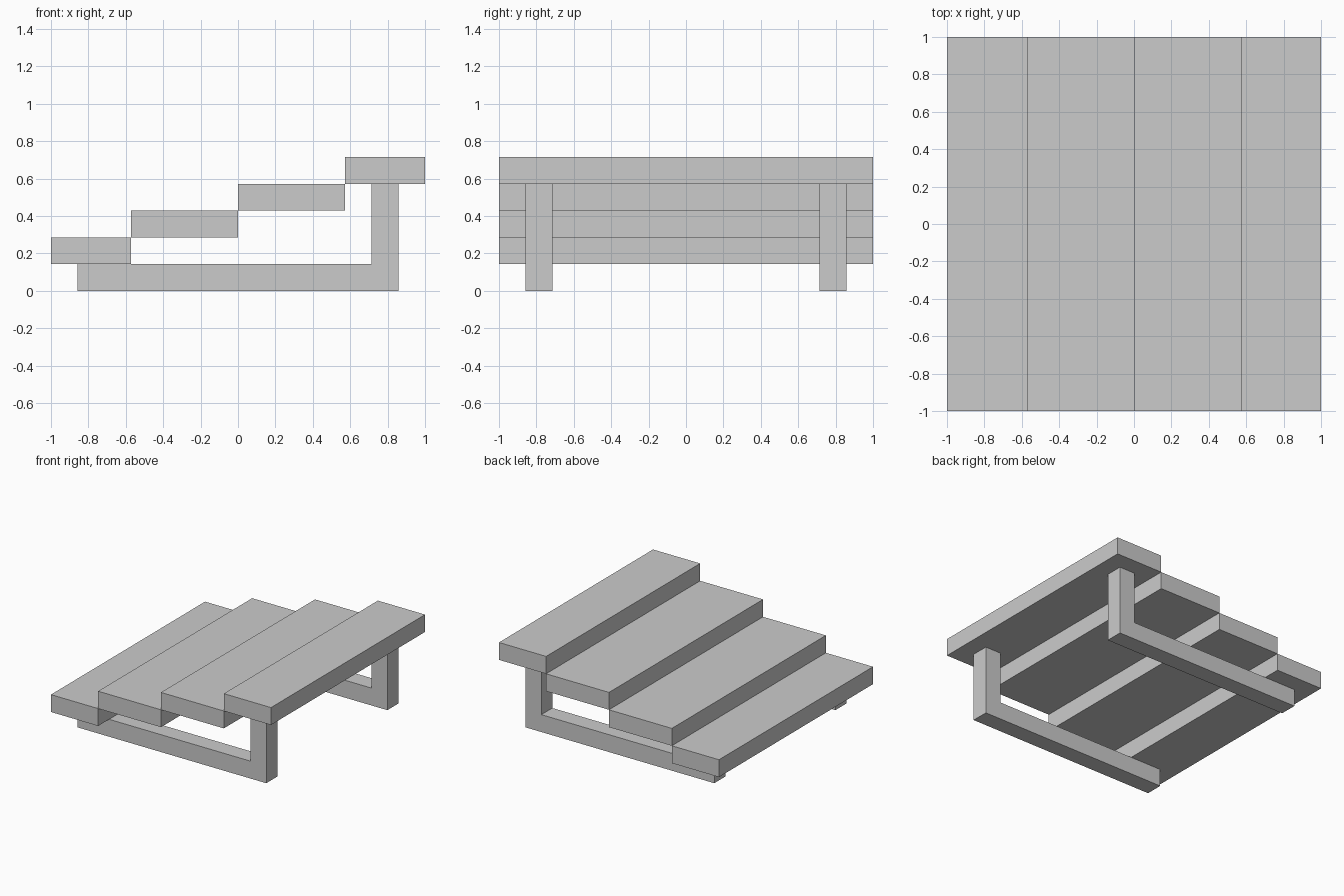
import bpy, bmesh

if "Cube" in bpy.data.objects:
    bpy.data.objects.remove(bpy.data.objects["Cube"])

U = 1 / 7  # module: one plank thickness


def extrude_profile(name, points, y0, y1):
    """Extrude an (x, z) outline, given in modules, from y0 to y1."""
    bm = bmesh.new()
    face = bm.faces.new([bm.verts.new((x * U, y0 * U, z * U)) for x, z in points])
    ext = bmesh.ops.extrude_face_region(bm, geom=[face])
    moved = [g for g in ext["geom"] if isinstance(g, bmesh.types.BMVert)]
    bmesh.ops.translate(bm, verts=moved, vec=(0, (y1 - y0) * U, 0))
    bmesh.ops.recalc_face_normals(bm, faces=bm.faces)
    mesh = bpy.data.meshes.new(name)
    bm.to_mesh(mesh)
    bm.free()
    obj = bpy.data.objects.new(name, mesh)
    bpy.context.collection.objects.link(obj)
    return obj


# Four full-width treads, each one module higher than the last
edges = [-7, -4, 0, 4, 7]
for i, (x0, x1) in enumerate(zip(edges, edges[1:])):
    z = i + 1
    extrude_profile(f"tread_{i + 1}",
                    [(x0, z), (x1, z), (x1, z + 1), (x0, z + 1)], -7, 7)

# L-shaped supports: floor rail with an upright under the top tread
support = [(-6, 0), (6, 0), (6, 4), (5, 4), (5, 1), (-6, 1)]
extrude_profile("front_support", support, -6, -5)
extrude_profile("back_support", support, 5, 6)
